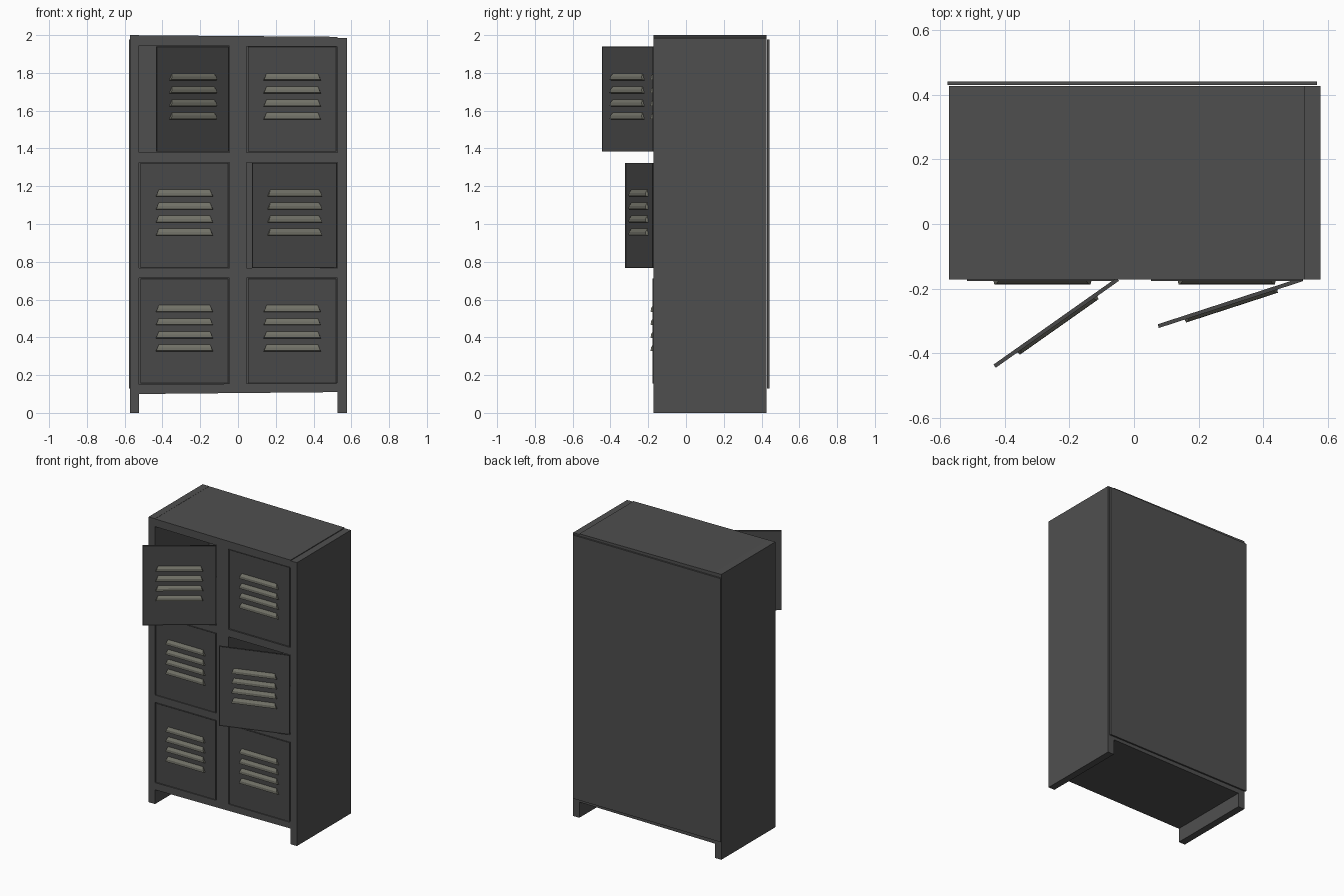
import bpy, bmesh, math
from mathutils import Vector

if "Cube" in bpy.data.objects:
    bpy.data.objects.remove(bpy.data.objects["Cube"])


def material(name, rgb):
    m = bpy.data.materials.new(name)
    m.diffuse_color = (*rgb, 1)
    m.use_nodes = True
    m.node_tree.nodes["Principled BSDF"].inputs["Base Color"].default_value = m.diffuse_color
    return m


BODY = material("dark_grey_paint", (0.078, 0.078, 0.078))
DOOR = material("door_grey_paint", (0.066, 0.066, 0.066))
VENT = material("worn_metal", (0.165, 0.165, 0.135))


def make(name, bm, mats):
    bmesh.ops.recalc_face_normals(bm, faces=bm.faces)
    me = bpy.data.meshes.new(name)
    bm.to_mesh(me)
    bm.free()
    ob = bpy.data.objects.new(name, me)
    bpy.context.collection.objects.link(ob)
    for m in mats:
        me.materials.append(m)
    return ob


def add_box(bm, x0, x1, y0, y1, z0, z1, drop=0.0):
    """Box whose right end can be lowered, for slightly warped boards."""
    v = [bm.verts.new((x, y, z + (drop if x == x1 else 0)))
         for x in (x0, x1) for y in (y0, y1) for z in (z0, z1)]
    return [bm.faces.new([v[i] for i in q]) for q in
            ((0, 1, 3, 2), (4, 6, 7, 5), (0, 4, 5, 1), (2, 3, 7, 6), (0, 2, 6, 4), (1, 5, 7, 3))]


def box(name, *dims, drop=0.0):
    bm = bmesh.new()
    add_box(bm, *dims, drop=drop)
    return make(name, bm, [BODY])


# Carcass boards
F, B = -0.172, 0.427
box("left_side", -0.573, -0.523, F, B, 0, 2.0)
box("right_side", 0.528, 0.577, F, B, 0, 1.986)
box("top_board", -0.523, 0.528, F, B, 1.945, 1.999, drop=-0.008)
box("bottom_board", -0.523, 0.528, F, B, 0.10, 0.15, drop=0.01)
box("middle_divider", -0.046, 0.046, F, B, 0.12, 1.96)
box("back_panel", -0.578, 0.566, 0.43, 0.441, 0.13, 1.977)
for n, z in (("lower", 0.714), ("upper", 1.325)):
    for side, x0, x1 in (("left", -0.523, -0.046), ("right", 0.046, 0.528)):
        box(f"{n}_shelf_{side}", x0, x1, F, B, z, z + 0.053)


def add_louvre(bm, cx, y, z):
    """Pressed vent: flush at the top, bulging at the lower lip."""
    rows = [(0.152, 0.0, 0.0), (0.149, -0.013, 0.003), (0.143, -0.012, 0.02), (0.135, 0.0, 0.037)]
    l = [bm.verts.new((cx - w, y + d, z + h)) for w, d, h in rows]
    r = [bm.verts.new((cx + w, y + d, z + h)) for w, d, h in rows]
    faces = [bm.faces.new((l[i], l[i + 1], r[i + 1], r[i])) for i in range(3)]
    faces += [bm.faces.new(l), bm.faces.new(r[::-1]), bm.faces.new((l[0], r[0], r[3], l[3]))]
    for f in faces:
        f.material_index = 1


def door(name, hinge_x, width, z, angle):
    """Door hinged at its right edge; its outer face looks to -y."""
    h = 0.557
    bm = bmesh.new()
    front = add_box(bm, -width, 0, -0.006, 0.006, 0, h)[2]
    # stepped raised panel inside a narrow rim
    bmesh.ops.inset_region(bm, faces=[front], thickness=0.012, depth=0)
    bmesh.ops.inset_region(bm, faces=[front], thickness=0.003, depth=0)
    bmesh.ops.translate(bm, verts=front.verts, vec=Vector((0, 0.003, 0)))
    for i in range(4):
        add_louvre(bm, -width / 2, -0.003, 0.171 + 0.069 * i)
    ob = make(name, bm, [DOOR, VENT])
    ob.location = (hinge_x, -0.171, z)
    ob.rotation_euler.z = math.radians(angle)


# Six doors, two of them ajar
rows = (("bottom", 0.155, 0, 0), ("middle", 0.767, 0, 18), ("top", 1.383, 35.2, 0))
for n, z, left_angle, right_angle in rows:
    door(f"{n}_left_door", -0.05, 0.467, z, left_angle)
    door(f"{n}_right_door", 0.522, 0.470, z, right_angle)
